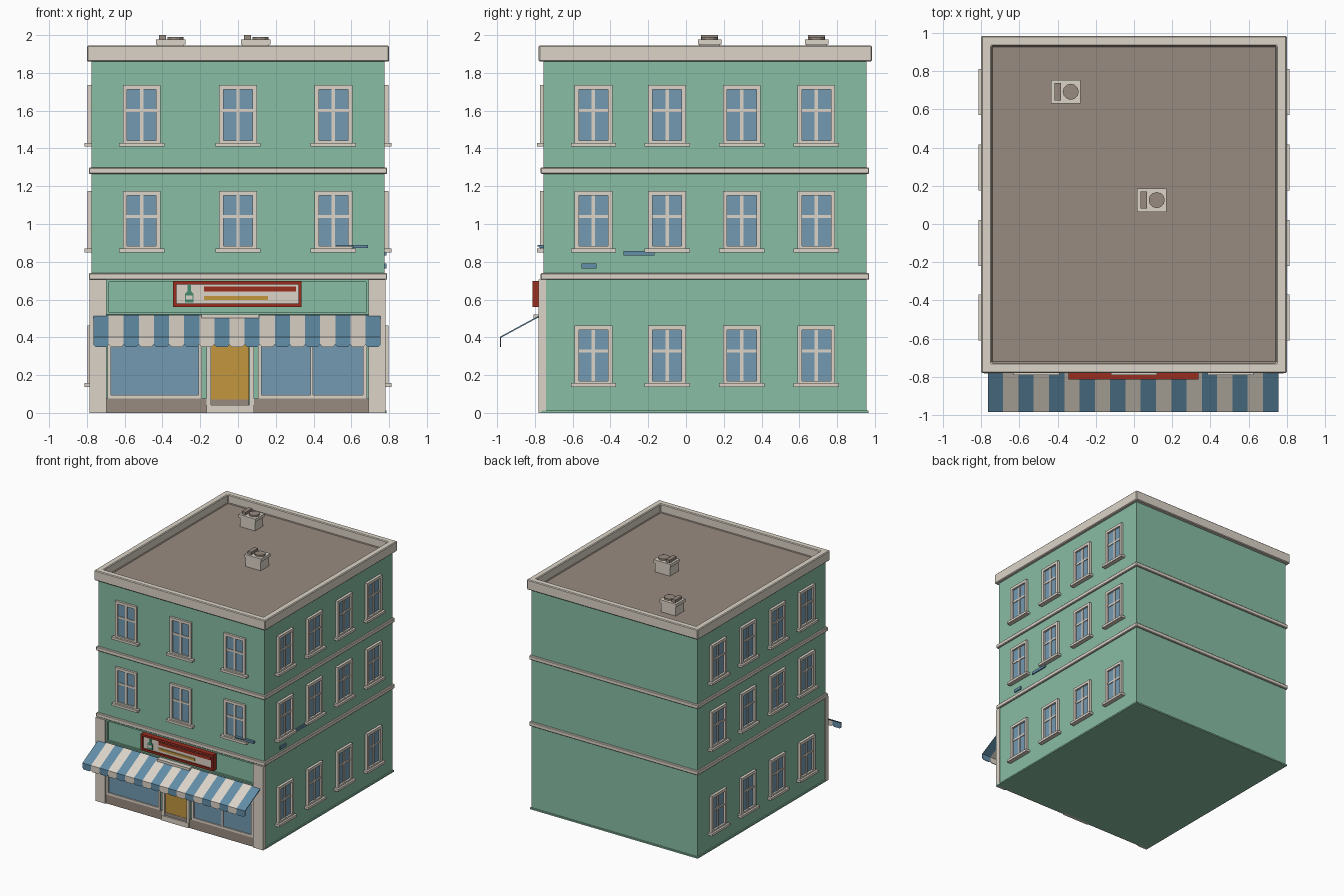
import bpy, bmesh, math
from mathutils import Matrix, Vector

cube = bpy.data.objects.get("Cube")
if cube:
    bpy.data.objects.remove(cube, do_unlink=True)


def material(name, r, g, b):
    lin = [((c / 255 + 0.055) / 1.055) ** 2.4 for c in (r, g, b)] + [1.0]
    m = bpy.data.materials.new(name)
    m.use_nodes = True
    m.diffuse_color = lin
    bsdf = m.node_tree.nodes["Principled BSDF"]
    bsdf.inputs["Base Color"].default_value = lin
    bsdf.inputs["Roughness"].default_value = 0.8
    return m


GREEN = material("wall green", 136, 189, 164)
CREAM = material("trim cream", 220, 212, 200)
BROWN = material("roof brown", 153, 139, 128)
GLASS = material("window glass", 115, 154, 178)
BLUE = material("awning blue", 98, 142, 168)
RED = material("sign red", 155, 45, 32)
MUSTARD = material("door mustard", 194, 150, 62)
BOTTLE = material("bottle green", 70, 140, 112)


class Part:
    """Collects prisms into one mesh object, placed by a matrix."""

    def __init__(self, name, matrix=None):
        self.name, self.bm, self.mats = name, bmesh.new(), []
        self.matrix = matrix or Matrix.Identity(4)

    def index(self, mat):
        if mat not in self.mats:
            self.mats.append(mat)
        return self.mats.index(mat)

    def prism(self, points, offset, mat):
        offset, slot = Vector(offset), self.index(mat)
        points = [Vector(p) for p in points]
        a = [self.bm.verts.new(p) for p in points]
        b = [self.bm.verts.new(p + offset) for p in points]
        n = len(a)
        loops = [a, b[::-1]] + [[a[i], b[i], b[(i + 1) % n], a[(i + 1) % n]] for i in range(n)]
        for loop in loops:
            self.bm.faces.new(loop).material_index = slot

    def box(self, x0, x1, y0, y1, z0, z1, mat):
        self.prism([(x0, y0, z0), (x1, y0, z0), (x1, y1, z0), (x0, y1, z0)], (0, 0, z1 - z0), mat)

    def frame(self, x0, x1, y0, y1, z0, z1, t, mat):
        for xa, xb in ((x0, x0 + t), (x1 - t, x1)):
            self.box(xa, xb, y0, y1, z0, z1, mat)
        for za, zb in ((z0, z0 + t), (z1 - t, z1)):
            self.box(x0 + t, x1 - t, y0, y1, za, zb, mat)

    def finish(self, bevel=0):
        self.bm.transform(self.matrix)
        bmesh.ops.recalc_face_normals(self.bm, faces=self.bm.faces[:])
        mesh = bpy.data.meshes.new(self.name)
        self.bm.to_mesh(mesh)
        self.bm.free()
        for m in self.mats:
            mesh.materials.append(m)
        ob = bpy.data.objects.new(self.name, mesh)
        bpy.context.collection.objects.link(ob)
        if bevel:
            mod = ob.modifiers.new("soft edges", "BEVEL")
            mod.width, mod.segments = bevel, 1
        return ob


def simple(name, mat, *extents, bevel=0):
    p = Part(name)
    p.box(*extents, mat)
    return p.finish(bevel)


def facade(normal, distance):
    """Local axes: x along the wall, y outward, z up."""
    n = Vector(normal)
    u = Vector((abs(n.y), abs(n.x), 0))
    m = Matrix((u, n, (0, 0, 1))).transposed().to_4x4()
    m.translation = n * distance
    return m


FRONT = facade((0, -1, 0), 0.755)
LEFT = facade((1, 0, 0), 0.775)
RIGHT = facade((-1, 0, 0), 0.775)

# Main body, plinth and floor bands
simple("walls", GREEN, -0.775, 0.775, -0.755, 0.955, 0, 1.865)
simple("plinth", GREEN, -0.785, 0.785, -0.765, 0.965, 0, 0.012)
for name, z in (("lower_band", 0.705), ("upper_band", 1.265)):
    simple(name, CREAM, -0.79, 0.79, -0.77, 0.97, z, z + 0.035, bevel=0.005)

# Cornice whose top is inset and sunk to form the roof deck
cornice = Part("cornice_and_roof")
cornice.box(-0.8, 0.8, -0.78, 0.985, 1.86, 1.945, CREAM)
bm = cornice.bm
bm.normal_update()
top = max(bm.faces, key=lambda f: f.calc_center_median().z)
bmesh.ops.inset_region(bm, faces=[top], thickness=0.076)
rim = bmesh.ops.extrude_face_region(bm, geom=[top])
deck = [f for f in rim["geom"] if isinstance(f, bmesh.types.BMFace)]
if top.is_valid:
    bmesh.ops.delete(bm, geom=[top], context="FACES_ONLY")
for v in {v for f in deck for v in f.verts}:
    v.co.z = 1.872
for f in deck:
    f.material_index = cornice.index(BROWN)
cornice.finish(bevel=0.006)


# Sash windows
def window(name, matrix, u, z0, depth):
    p = Part(name, matrix)
    h, top = 0.1, z0 + 0.315
    p.box(u - h + 0.01, u + h - 0.01, 0, 0.006, z0 + 0.01, top - 0.01, GLASS)
    p.frame(u - h, u + h, 0, depth, z0, top, 0.023, CREAM)
    mid = z0 + 0.18
    p.box(u - 0.009, u + 0.009, 0, 0.012, z0 + 0.02, top - 0.02, CREAM)
    p.box(u - h + 0.02, u + h - 0.02, 0, 0.012, mid - 0.008, mid + 0.008, CREAM)
    p.box(u - 0.12, u + 0.12, 0, depth + 0.016, z0 - 0.01, z0 + 0.01, CREAM)
    p.finish()


floors = (("ground", 0.147), ("middle", 0.86), ("upper", 1.42))
for floor, z in floors:
    for side, matrix in (("left", LEFT), ("right", RIGHT)):
        for i, y in enumerate((-0.49, -0.1, 0.295, 0.69)):
            window(f"{side}_{floor}_window_{i + 1}", matrix, y, z, 0.022)
for floor, z in floors[1:]:
    for i, x in enumerate((-0.51, 0, 0.505)):
        window(f"front_{floor}_window_{i + 1}", FRONT, x, z, 0.018)

# Shopfront: pilasters, kick plates, display windows
for name, x0, x1 in (("right_pilaster", -0.785, -0.695), ("left_pilaster", 0.69, 0.782)):
    simple(name, CREAM, x0, x1, -0.782, -0.74, 0, 0.706)
for name, x0, x1 in (("right_kick_plate", -0.695, -0.165), ("left_kick_plate", 0.085, 0.69)):
    simple(name, BROWN, x0, x1, -0.772, -0.75, 0, 0.075)
for name, x0, x1 in (("right_display", -0.692, -0.19), ("left_display", 0.105, 0.682)):
    p = Part(name, FRONT)
    p.box(x0, x1, 0, 0.006, 0.08, 0.49, GLASS)
    p.frame(x0, x1, 0, 0.017, 0.075, 0.5, 0.019, CREAM)
    if x0 > 0:
        p.box(0.385, 0.398, 0, 0.014, 0.08, 0.49, CREAM)
    p.finish()

# Door with surround, step and projecting cap
door = Part("door", FRONT)
door.box(-0.145, 0.058, 0, 0.01, 0.07, 0.48, MUSTARD)
door.box(-0.145, 0.058, 0, 0.012, 0.04, 0.07, BROWN)
door.frame(-0.168, 0.085, 0, 0.022, 0, 0.5, 0.024, CREAM)
door.box(-0.168, 0.085, 0, 0.026, 0, 0.042, CREAM)
door.box(-0.192, 0.11, 0, 0.052, 0.502, 0.522, CREAM)
door.finish()

# Fascia moulding and hanging sign
fascia = Part("fascia_moulding", FRONT)
fascia.frame(-0.695, 0.69, 0, 0.012, 0.52, 0.706, 0.012, GREEN)
fascia.finish()

sign = Part("shop_sign", FRONT)
sign.frame(-0.343, 0.337, 0.015, 0.058, 0.56, 0.697, 0.018, RED)
sign.box(-0.335, 0.329, 0.01, 0.046, 0.568, 0.689, CREAM)
sign.box(-0.18, 0.307, 0.046, 0.052, 0.643, 0.67, RED)
sign.box(-0.18, 0.16, 0.046, 0.052, 0.598, 0.618, MUSTARD)
half = ((0.022, 0.585), (0.022, 0.63), (0.009, 0.646), (0.009, 0.676))
outline = [(s, z) for s, z in half] + [(-s, z) for s, z in reversed(half)]
sign.prism([(s - 0.258, 0.046, z) for s, z in outline], (0, 0.007, 0), BOTTLE)
sign.box(-0.274, -0.242, 0.053, 0.055, 0.6, 0.622, CREAM)
sign.finish()

# Striped awning with a clipped-corner valance
awning = Part("striped_awning")
count, x_start, width = 19, -0.765, 0.08
for i in range(count):
    mat = CREAM if i % 2 else BLUE
    x0 = x_start + i * width
    x1 = x0 + width
    slope = [(x0, -0.775, 0.517), (x0, -0.985, 0.403), (x0, -0.985, 0.395), (x0, -0.775, 0.509)]
    awning.prism(slope, (width, 0, 0), mat)
    c = 0.012
    flap = [(x0, 0.4), (x1, 0.4), (x1, 0.35 + c), (x1 - c, 0.35), (x0 + c, 0.35), (x0, 0.35 + c)]
    awning.prism([(x, -0.985, z) for x, z in flap], (0, 0.006, 0), mat)
awning.finish()

# Small loose blue ledges on the walls
simple("front_ledge", BLUE, 0.61, 0.688, -0.775, -0.755, 0.872, 0.89)
simple("front_ledge_strip", BLUE, 0.52, 0.61, -0.785, -0.755, 0.882, 0.89)
simple("side_ledge_low", BLUE, 0.775, 0.785, -0.553, -0.475, 0.765, 0.79)
simple("side_ledge_high", BLUE, 0.775, 0.785, -0.332, -0.168, 0.833, 0.856)

# Rooftop cooling units
for i, (x, y) in enumerate(((-0.357, 0.692), (0.093, 0.125))):
    unit = Part(f"roof_unit_{i + 1}")
    unit.box(x - 0.07, x + 0.07, y - 0.055, y + 0.055, 1.87, 1.95, CREAM)
    unit.box(x - 0.078, x + 0.078, y - 0.062, y + 0.062, 1.95, 1.976, CREAM)
    unit.box(x - 0.06, x - 0.025, y - 0.045, y + 0.045, 1.976, 2.0, BROWN)
    ring = [math.tau * k / 12 for k in range(12)]
    fan = [(x + 0.026 + 0.042 * math.cos(a), y + 0.042 * math.sin(a), 1.976) for a in ring]
    unit.prism(fan, (0, 0, 0.014), BROWN)
    unit.finish()
